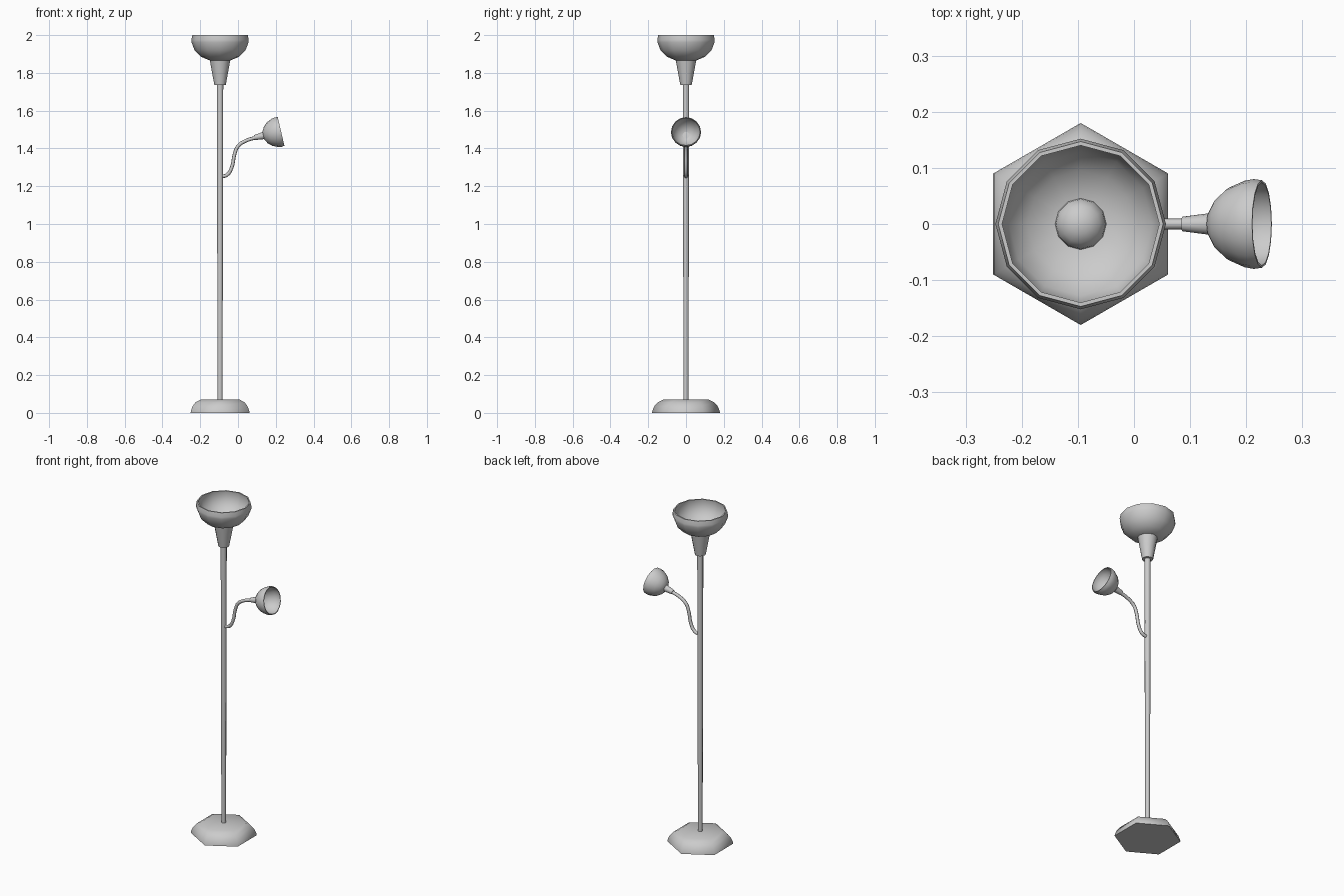
import bpy, bmesh, math
from mathutils import Vector

if "Cube" in bpy.data.objects:
    bpy.data.objects.remove(bpy.data.objects["Cube"])

AX = -0.095  # x of the main pole


def lathe(name, profile, sides, origin=(AX, 0, 0), axis=(0, 0, 1), sharp=50):
    """Revolve (radius, height) points about an axis; radius 0 closes to a point."""
    rot = Vector((0, 0, 1)).rotation_difference(Vector(axis))
    bm = bmesh.new()
    rings = []
    for r, h in profile:
        n = 1 if r == 0 else sides
        ring = []
        for i in range(n):
            a = math.pi / 2 + 2 * math.pi * i / sides
            p = Vector((r * math.cos(a), r * math.sin(a), h))
            ring.append(bm.verts.new(rot @ p + Vector(origin)))
        rings.append(ring)
    for a, b in zip(rings, rings[1:]):
        for i in range(sides):
            j = (i + 1) % sides
            quad = [a[i % len(a)], a[j % len(a)], b[j % len(b)], b[i % len(b)]]
            bm.faces.new(list(dict.fromkeys(quad)))
    mesh = bpy.data.meshes.new(name)
    bm.to_mesh(mesh)
    bm.free()
    ob = bpy.data.objects.new(name, mesh)
    bpy.context.collection.objects.link(ob)
    smooth(ob, sharp)
    return ob


def smooth(ob, angle):
    bpy.ops.object.select_all(action='DESELECT')
    ob.select_set(True)
    bpy.context.view_layer.objects.active = ob
    bpy.ops.object.shade_smooth_by_angle(angle=math.radians(angle))


# Hexagonal weighted foot
lathe("base", [(0, 0), (0.18, 0), (0.178, 0.012), (0.168, 0.035),
               (0.15, 0.056), (0.12, 0.07), (0, 0.071)], 6, sharp=65)

# Slightly tapered pole
lathe("pole", [(0, 0.06), (0.013, 0.06), (0.017, 1.75), (0, 1.75)], 8)

# Socket cup under the main shade
lathe("socket_cup", [(0, 1.735), (0.03, 1.735), (0.042, 1.80),
                     (0.055, 1.872), (0, 1.872)], 12)

# Main bowl shade: outside, rim, inside
lathe("main_shade", [(0, 1.866), (0.055, 1.866), (0.1, 1.885), (0.135, 1.92),
                     (0.151, 1.962), (0.152, 1.975), (0.147, 2.0), (0.14, 2.0),
                     (0.144, 1.97), (0.128, 1.925), (0.095, 1.893),
                     (0.05, 1.874), (0, 1.874)], 12)

# Bulb dome inside the main shade
lathe("bulb", [(0.046, 1.872), (0.044, 1.885), (0.034, 1.9),
               (0.018, 1.909), (0, 1.912)], 12)

# Bent reading arm
curve = bpy.data.curves.new("reading_arm", 'CURVE')
curve.dimensions = '3D'
curve.bevel_depth = 0.0095
curve.bevel_resolution = 2
curve.resolution_u = 4
curve.use_fill_caps = True
path = [(-0.095, 1.25), (-0.058, 1.26), (-0.033, 1.30), (-0.018, 1.37),
        (0.0, 1.412), (0.04, 1.44), (0.1, 1.459)]
spline = curve.splines.new('BEZIER')
spline.bezier_points.add(len(path) - 1)
for bp, (x, z) in zip(spline.bezier_points, path):
    bp.co = (x, 0, z)
    bp.handle_left_type = bp.handle_right_type = 'AUTO'
arm = bpy.data.objects.new("reading_arm", curve)
bpy.context.collection.objects.link(arm)
bpy.ops.object.select_all(action='DESELECT')
arm.select_set(True)
bpy.context.view_layer.objects.active = arm
bpy.ops.object.convert(target='MESH')
smooth(bpy.context.object, 50)

# Reading head, tilted slightly upward; heights run back from the rim centre
RIM = (0.228, 0, 1.49)
TILT = (0.974, 0, 0.227)
lathe("reading_socket", [(0, -0.145), (0.013, -0.145), (0.02, -0.09), (0, -0.09)],
      12, RIM, TILT)
lathe("reading_shade", [(0, -0.098), (0.022, -0.096), (0.045, -0.083),
                        (0.064, -0.062), (0.077, -0.032), (0.08, -0.015),
                        (0.078, 0), (0.074, 0), (0.075, -0.015), (0.071, -0.032),
                        (0.058, -0.06), (0.04, -0.078), (0.018, -0.09),
                        (0, -0.092)], 16, RIM, TILT)
